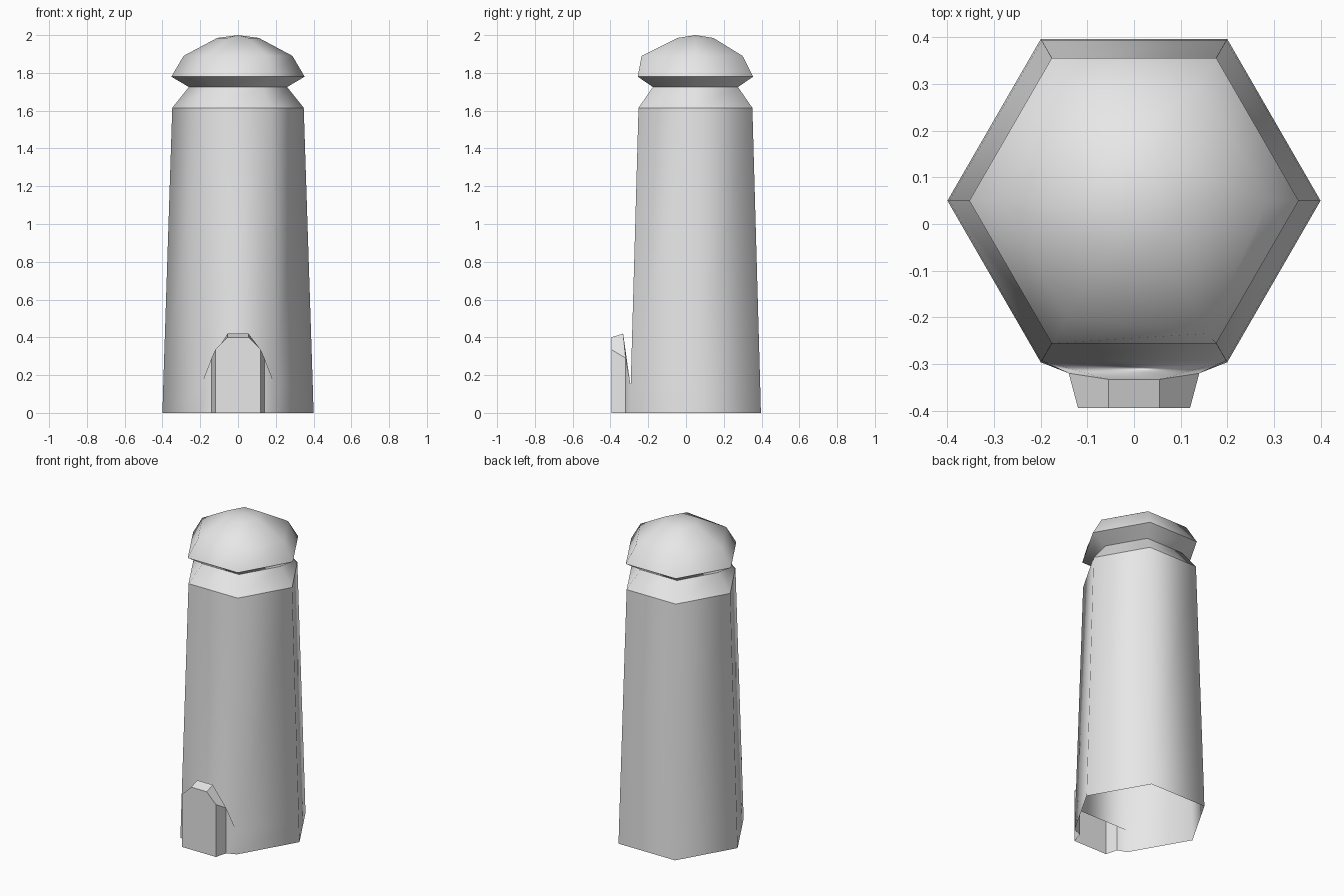
import bpy, bmesh, math

old = bpy.data.objects.get("Cube")
if old:
    bpy.data.objects.remove(old)

SIDES = 6
CENTRE_Y = 0.05

stone = bpy.data.materials.new("plain_grey")
stone.use_nodes = True
GREY = (0.8, 0.8, 0.8, 1)
stone.diffuse_color = GREY
stone.node_tree.nodes["Principled BSDF"].inputs["Base Color"].default_value = GREY

bm = bmesh.new()


def ring(radius, z):
    """Hexagon of vertices around the tower axis."""
    steps = [2 * math.pi * i / SIDES for i in range(SIDES)]
    return [bm.verts.new((radius * math.cos(a), CENTRE_Y + radius * math.sin(a), z)) for a in steps]


def crease(a, b):
    edge = bm.edges.get((a, b))
    if edge:
        edge.smooth = False


# Tower wall, neck and domed cap: radius, height, sharp rim
profile = [(0.40, 0, True), (0.396, 0.14, False), (0.348, 1.615, True), (0.26, 1.725, True),
           (0.353, 1.78, True), (0.288, 1.89, False), (0.11, 1.985, False)]
rings = [ring(r, z) for r, z, _ in profile]
FRONT = 4
for level, (low, high) in enumerate(zip(rings, rings[1:])):
    for i in range(SIDES):
        j = (i + 1) % SIDES
        if level == 0 and i == FRONT:
            continue  # the doorway fills this panel
        bm.faces.new((low[i], low[j], high[j], high[i]))
tip = bm.verts.new((0, CENTRE_Y, 2))
for i in range(SIDES):
    bm.faces.new((rings[-1][i], rings[-1][(i + 1) % SIDES], tip))
for (_, _, sharp), loop in zip(profile, rings):
    if sharp:
        for i in range(SIDES):
            crease(loop[i], loop[(i + 1) % SIDES])

# Slight bulge at the front of the cap
rings[5][FRONT + 1].co = (0.155, -0.235, 1.89)


# Arched doorway, its two outlines mirrored left to right
def arch(half):
    left = [bm.verts.new((-x, y, z)) for x, y, z in half]
    right = [bm.verts.new(p) for p in reversed(half)]
    return left + right


back = arch([(0.14, -0.32, 0), (0.14, -0.32, 0.29), (0.055, -0.333, 0.42)])
front = arch([(0.12, -0.395, 0), (0.12, -0.395, 0.335), (0.055, -0.395, 0.40)])
bm.faces.new(front[::-1])
for k in range(5):
    bm.faces.new((back[k], front[k], front[k + 1], back[k + 1]))

# Flared panel joining the arch to the wall
foot_l, foot_r = rings[0][FRONT:]
top_l, top_r = rings[1][FRONT:]
bm.faces.new((foot_l, back[0], back[1], top_l))
bm.faces.new((back[5], foot_r, top_r, back[4]))
bm.faces.new((top_l, back[1], back[2]))
bm.faces.new((top_r, back[3], back[4]))
bm.faces.new((top_l, back[2], back[3], top_r))

for face in bm.faces:
    face.smooth = True
for k in range(5):
    crease(front[k], front[k + 1])
    crease(back[k], back[k + 1])
    crease(front[k], back[k])
crease(front[5], back[5])
crease(back[0], back[1])
crease(top_l, back[1])
crease(top_r, back[4])
crease(front[0], front[5])

bmesh.ops.recalc_face_normals(bm, faces=bm.faces[:])
mesh = bpy.data.meshes.new("tower")
bm.to_mesh(mesh)
bm.free()
mesh.materials.append(stone)
tower = bpy.data.objects.new("tower", mesh)
bpy.context.collection.objects.link(tower)
